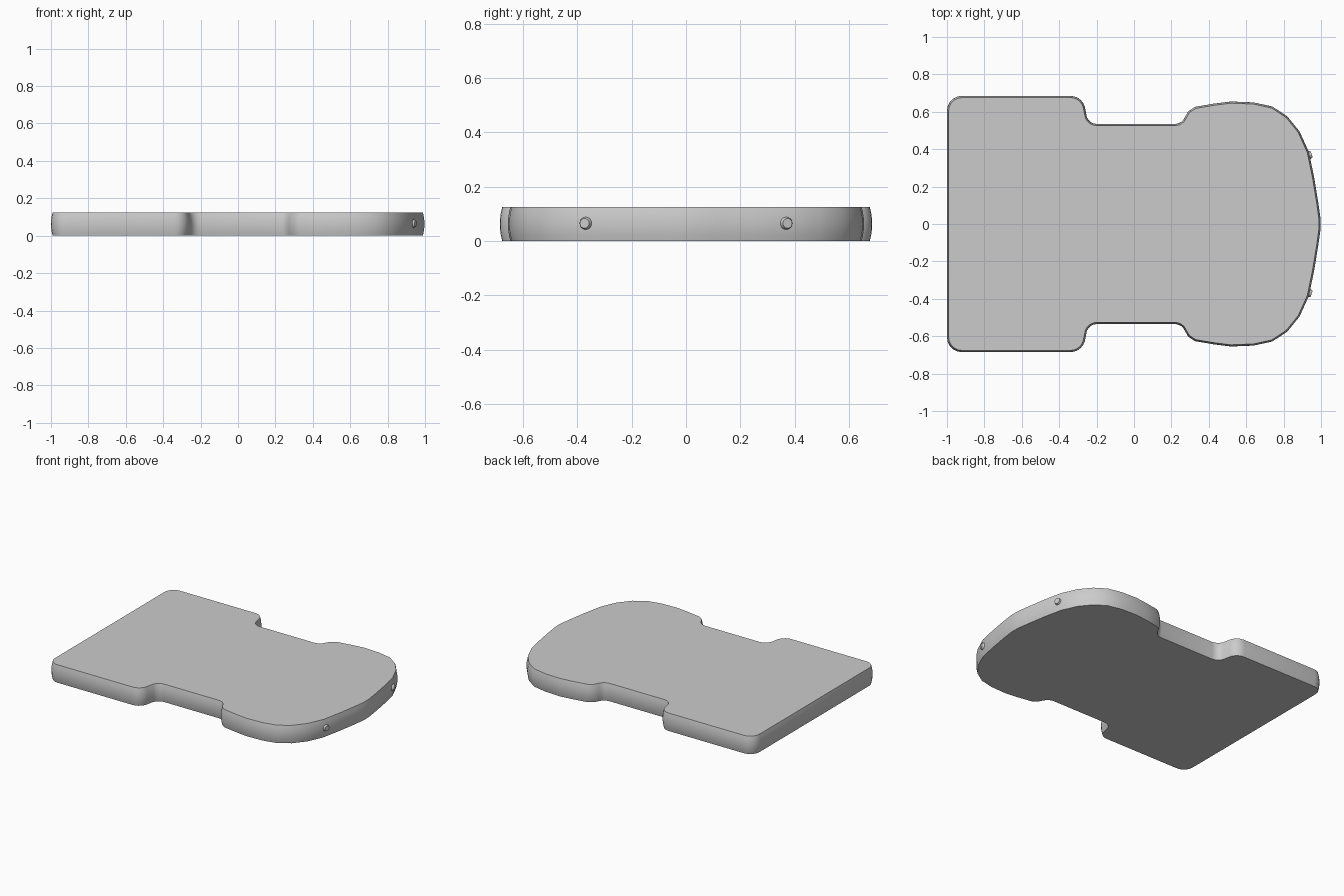
import bpy, bmesh, math
from mathutils import Vector, Matrix

if "Cube" in bpy.data.objects:
    bpy.data.objects.remove(bpy.data.objects["Cube"])

H = 0.125  # slab thickness


def add_object(name, bm):
    bmesh.ops.recalc_face_normals(bm, faces=bm.faces)
    mesh = bpy.data.meshes.new(name)
    bm.to_mesh(mesh)
    bm.free()
    ob = bpy.data.objects.new(name, mesh)
    bpy.context.collection.objects.link(ob)
    bpy.context.view_layer.objects.active = ob
    ob.select_set(True)
    bpy.ops.object.shade_smooth_by_angle(angle=math.radians(40))
    ob.select_set(False)
    return ob


def arc(cx, cy, r, a0, a1, n=5):
    angles = [math.radians(a0 + (a1 - a0) * i / n) for i in range(n + 1)]
    return [(cx + r * math.cos(a), cy + r * math.sin(a)) for a in angles]


# Half outline: square tail, narrow waist, rounded nose
half = arc(-0.92, 0.605, 0.08, 180, 90)
half += arc(-0.34, 0.605, 0.08, 90, 15)
half += arc(-0.2, 0.59, 0.055, 200, 270, 4)
half += arc(0.22, 0.59, 0.055, 270, 340, 4)
half += [(0.29, 0.602), (0.325, 0.626), (0.43, 0.644), (0.52, 0.655),
         (0.64, 0.65), (0.74, 0.628), (0.82, 0.575), (0.885, 0.495),
         (0.935, 0.385), (0.963, 0.25), (0.986, 0.11), (0.997, 0.03)]
outline = [Vector(p) for p in half] + [Vector((x, -y)) for x, y in reversed(half)]


def inset(i, d):
    prev, cur, nxt = outline[i - 1], outline[i], outline[(i + 1) % len(outline)]
    t = ((cur - prev).normalized() + (nxt - cur).normalized()).normalized()
    return cur + Vector((t.y, -t.x)) * d


# Slab with softly bulging side wall
bm = bmesh.new()
rings = []
for k in range(7):
    u = k / 6
    d = 0.009 * (2 * u - 1) ** 2
    ring = []
    for i in range(len(outline)):
        p = inset(i, d)
        ring.append(bm.verts.new((p.x, p.y, H * u)))
    rings.append(ring)
for a, b in zip(rings, rings[1:]):
    for i in range(len(a)):
        j = (i + 1) % len(a)
        bm.faces.new((a[i], a[j], b[j], b[i]))
bm.faces.new(rings[0])
bm.faces.new(rings[-1])
add_object("slab_body", bm)

# Pair of small studs on the rounded nose
for side, name in ((1, "stud_back"), (-1, "stud_front")):
    bm = bmesh.new()
    bmesh.ops.create_cone(bm, cap_ends=True, segments=20,
                          radius1=0.027, radius2=0.018, depth=0.024)
    normal = Vector((0.95, 0.31 * side, 0))
    place = Matrix.Translation((0.938, 0.37 * side, 0.065))
    bm.transform(place @ normal.to_track_quat('Z', 'Y').to_matrix().to_4x4())
    add_object(name, bm)
